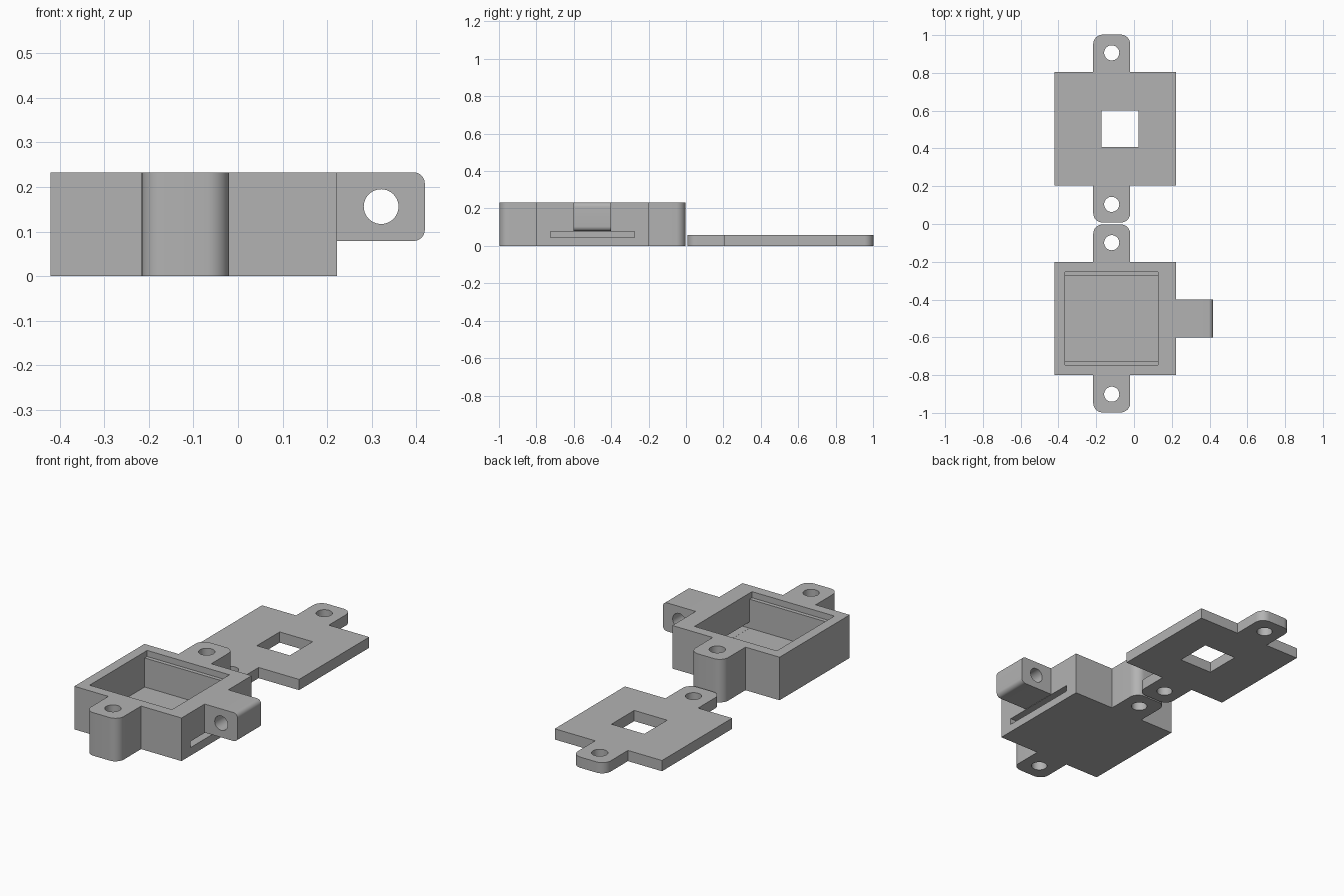
import bpy, bmesh, math
from mathutils import Vector

cube = bpy.data.objects.get("Cube")
if cube:
    bpy.data.objects.remove(cube, do_unlink=True)

grey = bpy.data.materials.new("plain grey")
grey.use_nodes = True
COLOUR = (0.45, 0.45, 0.45, 1)
grey.diffuse_color = COLOUR
grey.node_tree.nodes["Principled BSDF"].inputs["Base Color"].default_value = COLOUR

# Where the profile's (u, v) and the extrusion depth w go
AXES = {"x": lambda u, v, w: (w, u, v),
        "y": lambda u, v, w: (u, w, v),
        "z": lambda u, v, w: (u, v, w)}


def rounded(corners, steps=8):
    """Turn (u, v, radius) right-angle corners into an outline with arcs."""
    out = []
    for i, (u, v, r) in enumerate(corners):
        p = Vector((u, v))
        if r == 0:
            out.append(p)
            continue
        a = (Vector(corners[i - 1][:2]) - p).normalized() * r
        b = (Vector(corners[(i + 1) % len(corners)][:2]) - p).normalized() * r
        for s in range(steps + 1):
            t = s / steps * math.pi / 2
            out.append(p + a * (1 - math.sin(t)) + b * (1 - math.cos(t)))
    return out


def rect(u0, u1, v0, v1):
    return [(u0, v0), (u1, v0), (u1, v1), (u0, v1)]


def circle(u, v, r, n=40):
    return [(u + r * math.cos(2 * math.pi * i / n),
             v + r * math.sin(2 * math.pi * i / n)) for i in range(n)]


def prism(name, outline, axis, lo, hi):
    """Extrude an outline along an axis."""
    place = AXES[axis]
    bm = bmesh.new()
    face = bm.faces.new([bm.verts.new(place(u, v, lo)) for u, v in outline])
    ext = bmesh.ops.extrude_face_region(bm, geom=[face])
    moved = [g for g in ext["geom"] if isinstance(g, bmesh.types.BMVert)]
    bmesh.ops.translate(bm, verts=moved, vec=place(0, 0, hi - lo))
    bmesh.ops.recalc_face_normals(bm, faces=bm.faces)
    mesh = bpy.data.meshes.new(name)
    bm.to_mesh(mesh)
    bm.free()
    mesh.materials.append(grey)
    ob = bpy.data.objects.new(name, mesh)
    bpy.context.collection.objects.link(ob)
    return ob


def activate(ob):
    bpy.ops.object.select_all(action="DESELECT")
    ob.select_set(True)
    bpy.context.view_layer.objects.active = ob


def cut(ob, outline, axis, lo, hi):
    """Cut an extruded outline out of a part."""
    cutter = prism("cutter", outline, axis, lo, hi)
    activate(ob)
    mod = ob.modifiers.new("cut", "BOOLEAN")
    mod.operation, mod.solver, mod.object = "DIFFERENCE", "EXACT", cutter
    bpy.ops.object.modifier_apply(modifier=mod.name)
    bpy.data.objects.remove(cutter, do_unlink=True)


LEFT, RIGHT = -0.42, 0.222        # plate sides
TAB0, TAB1 = -0.216, -0.02        # screw tab sides
TAB_X = (TAB0 + TAB1) / 2
HALF, REACH, HOLE_Y = 0.3, 0.4975, 0.401


def tabbed_plate(name, cy, height):
    """Square block with a rounded, drilled screw tab at front and back."""
    n, s = cy + HALF, cy - HALF
    far_n, far_s, r = cy + REACH, cy - REACH, 0.05
    outline = rounded([
        (LEFT, s, 0), (TAB0, s, 0), (TAB0, far_s, r), (TAB1, far_s, r),
        (TAB1, s, 0), (RIGHT, s, 0), (RIGHT, n, 0), (TAB1, n, 0),
        (TAB1, far_n, r), (TAB0, far_n, r), (TAB0, n, 0), (LEFT, n, 0)])
    ob = prism(name, outline, "z", 0, height)
    for side in (-1, 1):
        cut(ob, circle(TAB_X, cy + side * HOLE_Y, 0.04), "z", -0.1, 0.4)
    return ob


# Box body: stepped cavity, then a slot through the side wall at floor level
TOP, FLOOR, LEDGE = 0.233, 0.043, 0.2
BOX_Y, LID_Y = -0.5, 0.505
body = tabbed_plate("box_body", BOX_Y, TOP)
wide, narrow = 0.246, 0.225
cavity = [(BOX_Y - narrow, FLOOR), (BOX_Y + narrow, FLOOR),
          (BOX_Y + narrow, LEDGE), (BOX_Y + wide, LEDGE),
          (BOX_Y + wide, 0.3), (BOX_Y - wide, 0.3),
          (BOX_Y - wide, LEDGE), (BOX_Y - narrow, LEDGE)]
cut(body, cavity, "x", -0.366, 0.127)
cut(body, rect(BOX_Y - 0.224, BOX_Y + 0.224, FLOOR + 0.0005, 0.077), "x", 0.1, 0.3)

# Side mounting arm with a cross hole
arm = prism("side_arm", rounded([
    (RIGHT, 0.079, 0), (0.419, 0.079, 0.025),
    (0.419, TOP, 0.025), (RIGHT, TOP, 0)]), "y", BOX_Y - 0.102, BOX_Y + 0.1)
cut(arm, circle(0.321, 0.156, 0.039), "y", -0.9, -0.1)

# Lid with a square window
lid = tabbed_plate("lid", LID_Y, 0.058)
cut(lid, rect(-0.172, 0.025, 0.407, 0.602), "z", -0.1, 0.2)

for ob in (body, arm, lid):
    activate(ob)
    bpy.ops.object.shade_smooth_by_angle(angle=math.radians(30))
